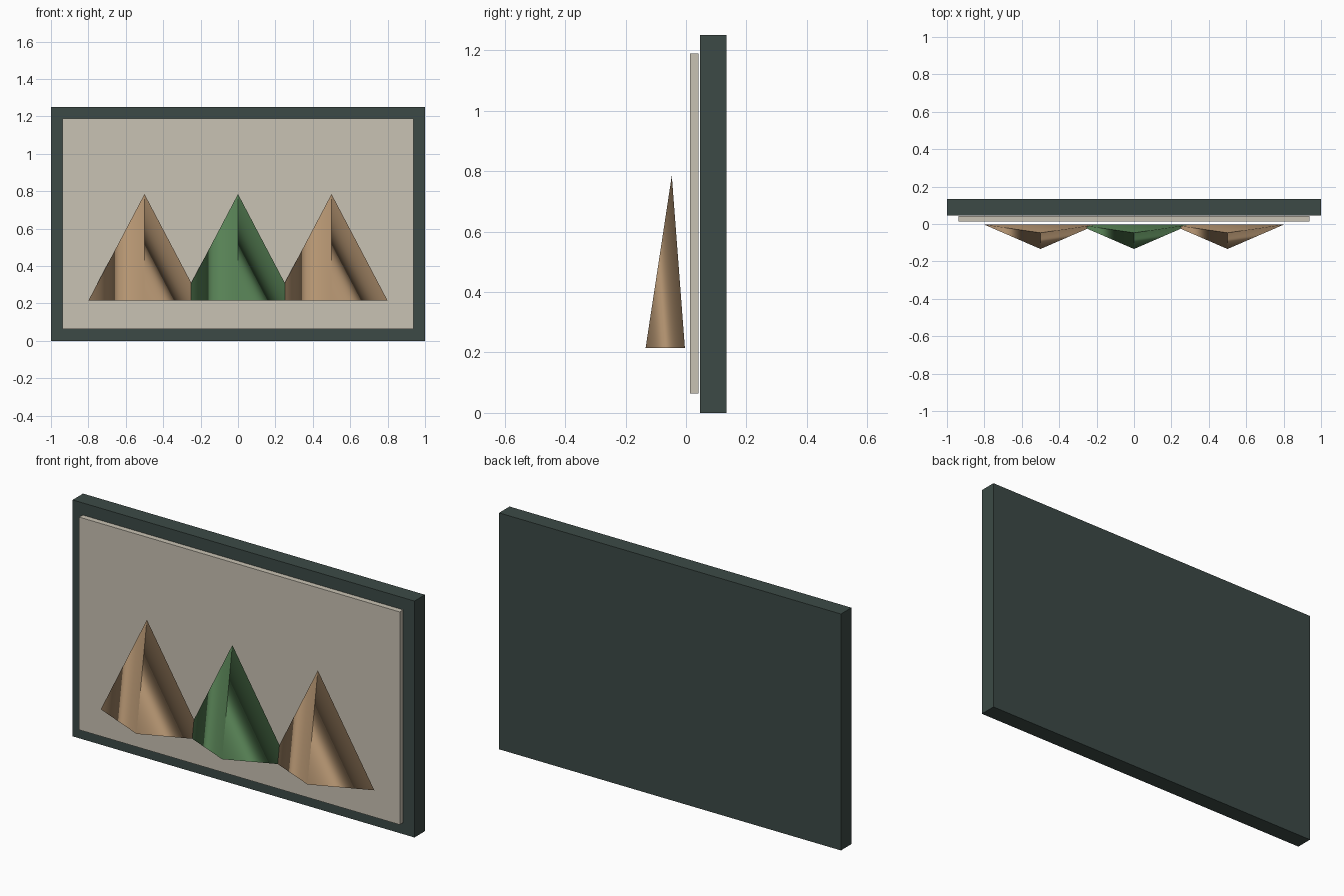
import bpy
import math
from mathutils import Vector

if "Cube" in bpy.data.objects:
    bpy.data.objects.remove(bpy.data.objects["Cube"], do_unlink=True)


def material(name, rgb):
    """Flat material from display values, converted to linear."""
    color = [((c / 255 + 0.055) / 1.055) ** 2.4 for c in rgb] + [1.0]
    mat = bpy.data.materials.new(name)
    mat.use_nodes = True
    mat.diffuse_color = color
    bsdf = mat.node_tree.nodes["Principled BSDF"]
    bsdf.inputs["Base Color"].default_value = color
    bsdf.inputs["Roughness"].default_value = 0.8
    return mat


def box(name, mat, low, high):
    """Box between two opposite corners."""
    low, high = Vector(low), Vector(high)
    bpy.ops.mesh.primitive_cube_add(size=1, location=(low + high) / 2)
    obj = bpy.context.object
    obj.name = name
    obj.scale = high - low
    bpy.ops.object.transform_apply(location=False, rotation=False, scale=True)
    obj.data.materials.append(mat)
    return obj


def peak(name, mat, x):
    """Flattened three-sided cone with rounded shading around its sides."""
    radius, height, squash = 0.3464, 0.57, 0.25
    angles = [math.radians(a) for a in (150, 270, 390)]
    base = [(radius * math.cos(a), radius * squash * math.sin(a), 0) for a in angles]
    # Radial side normals, corrected for the flattening
    radial = [Vector((math.cos(a), math.sin(a) / squash, radius / height)).normalized()
              for a in angles]
    verts, faces, normals = base + [(0, 0, height)], [(2, 1, 0)], [Vector((0, 0, -1))] * 3
    for i in range(3):
        j = (i + 1) % 3
        faces.append((i, j, 3))
        normals += [radial[i], radial[j], radial[j]]
    mesh = bpy.data.meshes.new(name)
    mesh.from_pydata(verts, [], faces)
    mesh.update()
    mesh.shade_smooth()
    mesh.normals_split_custom_set(normals)
    mesh.materials.append(mat)
    obj = bpy.data.objects.new(name, mesh)
    obj.location = (x, -0.047, 0.215)
    bpy.context.collection.objects.link(obj)
    return obj


frame_green = material("dark_slate_green", (60, 74, 70))
cream = material("warm_cream", (201, 194, 179))
tan = material("tan", (180, 148, 113))
leaf = material("leaf_green", (87, 129, 85))

# Backing board and raised panel
box("backing_board", frame_green, (-1, 0.046, 0), (1, 0.1335, 1.25))
box("front_panel", cream, (-0.9375, 0.0125, 0.0635), (0.9375, 0.0415, 1.1885))

# Row of three overlapping peaks
peak("right_peak", tan, -0.5)
peak("middle_peak", leaf, 0)
peak("left_peak", tan, 0.5)
